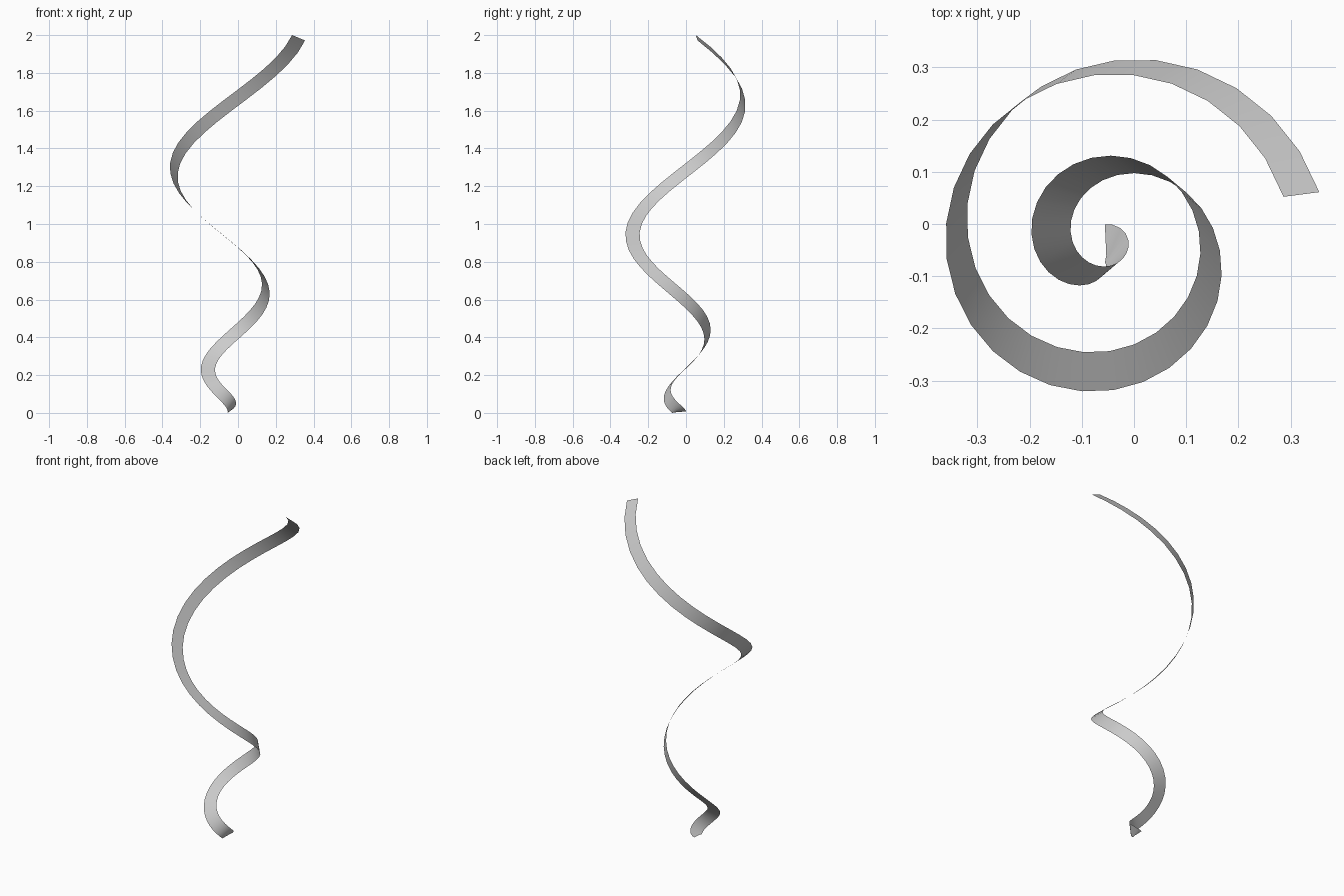
import bpy, bmesh, math
from mathutils import Vector

if "Cube" in bpy.data.objects:
    bpy.data.objects.remove(bpy.data.objects["Cube"])

STEPS = 56          # segments along the ribbon
TURNS = 2
HALF_WIDTH = 0.0375


def centre_point(n):
    """Conical spiral; n counts quarter turns from the bottom."""
    z = 0.005 + 0.04995 * n ** 1.77
    r = 0.0472 * n
    a = math.radians(14.5 + 90 * (TURNS * 4 - n))
    return Vector((-0.054 + 0.0045 * z + r * math.cos(a),
                   -0.038 + r * math.sin(a), z))


# Path from the top down, with tangents
path = [centre_point(TURNS * 4 * (1 - i / STEPS)) for i in range(STEPS + 1)]
tangents = [(path[min(i + 1, STEPS)] - path[max(i - 1, 0)]).normalized()
            for i in range(STEPS + 1)]

# Carry the width direction along the path with minimum twist
side = Vector((0.07, 0.004, -0.025))
previous = tangents[0]
bm = bmesh.new()
pairs = []
for p, t in zip(path, tangents):
    side = previous.rotation_difference(t) @ side
    side = (side - t * side.dot(t)).normalized()
    previous = t
    pair = []
    for s in (-1, 1):
        q = p + side * (HALF_WIDTH * s)
        q.z = min(max(q.z, 0), 2)
        pair.append(bm.verts.new(q))
    pairs.append(pair)

# Ribbon faces
for (a, b), (c, d) in zip(pairs, pairs[1:]):
    bm.faces.new((a, b, d, c))

mesh = bpy.data.meshes.new("spiral_ribbon")
bm.to_mesh(mesh)
bm.free()
ribbon = bpy.data.objects.new("spiral_ribbon", mesh)
bpy.context.collection.objects.link(ribbon)
bpy.context.view_layer.objects.active = ribbon
ribbon.select_set(True)
bpy.ops.object.shade_smooth_by_angle()
